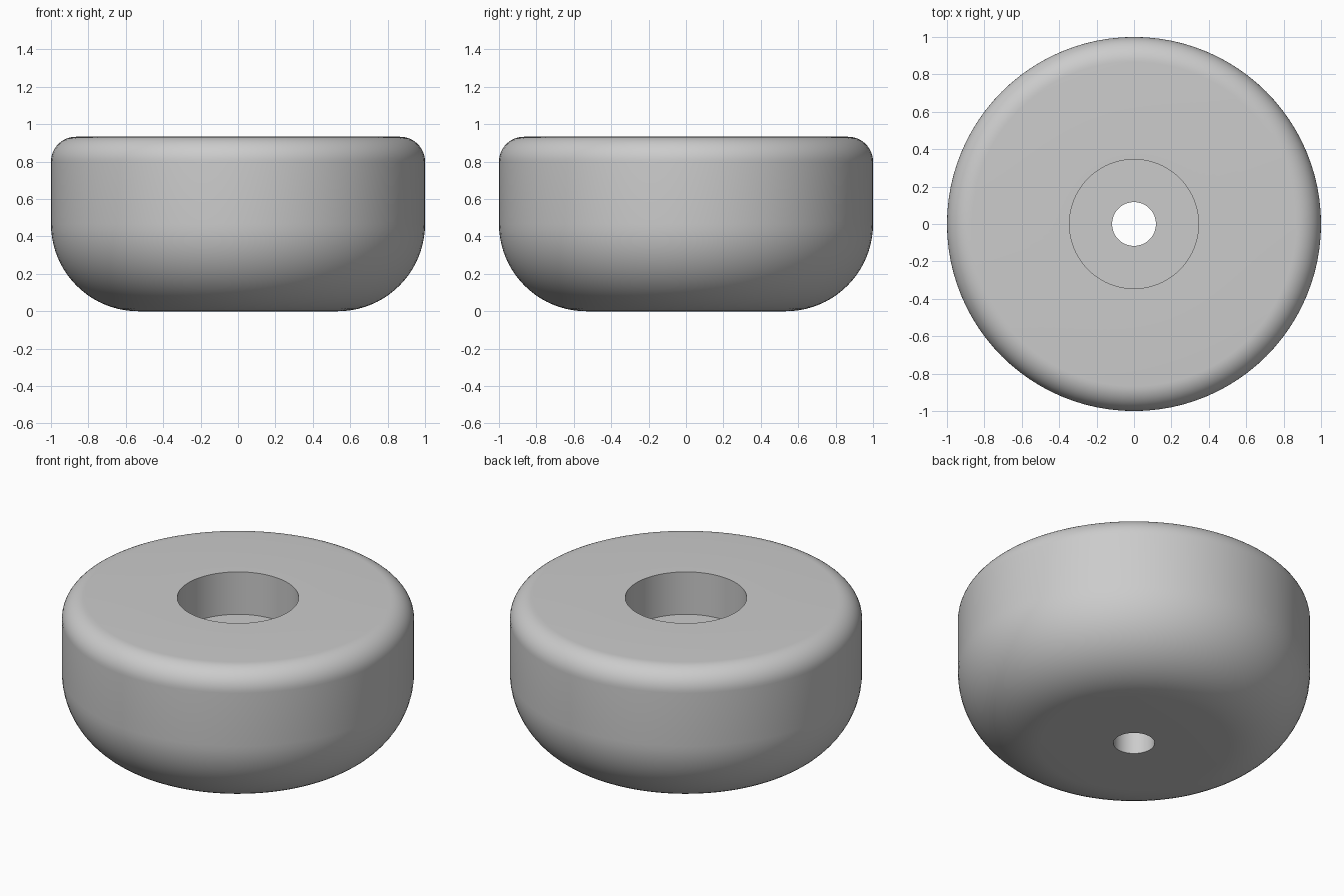
import bpy, bmesh, math
from mathutils import Vector

cube = bpy.data.objects.get("Cube")
if cube:
    bpy.data.objects.remove(cube, do_unlink=True)

# Main dimensions
OUTER, HEIGHT = 1.0, 0.933
TOP_ROUND, BOTTOM_ROUND = 0.133, 0.467
HOLE, BORE, FLOOR = 0.117, 0.345, 0.667
SEGMENTS = 96

grey = bpy.data.materials.new("plain grey")
grey.use_nodes = True
colour = (0.6, 0.6, 0.6, 1)
grey.diffuse_color = colour
grey.node_tree.nodes["Principled BSDF"].inputs["Base Color"].default_value = colour


def arc(radius, z, start, steps):
    """Quarter round against the outer wall, from the start angle upward."""
    return [(OUTER - radius + radius * math.cos(a), z + radius * math.sin(a))
            for a in (start + math.pi / 2 * i / steps for i in range(steps + 1))]


# Closed cross-section: underside, wall, top, counterbore and screw hole
profile = [(HOLE, 0)]
profile += arc(BOTTOM_ROUND, BOTTOM_ROUND, -math.pi / 2, 20)
profile += arc(TOP_ROUND, HEIGHT - TOP_ROUND, 0, 12)
profile += [(BORE, HEIGHT), (BORE, FLOOR), (HOLE, FLOOR)]

# Turn the section round the vertical axis
bm = bmesh.new()
verts = [bm.verts.new((r, 0, z)) for r, z in profile]
edges = [bm.edges.new((v, verts[(i + 1) % len(verts)])) for i, v in enumerate(verts)]
bmesh.ops.spin(bm, geom=verts + edges, cent=Vector(), axis=(0, 0, 1),
               angle=math.tau, steps=SEGMENTS, use_merge=True)
bmesh.ops.remove_doubles(bm, verts=bm.verts, dist=0.0001)
bmesh.ops.recalc_face_normals(bm, faces=bm.faces)

mesh = bpy.data.meshes.new("round_foot")
bm.to_mesh(mesh)
bm.free()
mesh.materials.append(grey)
foot = bpy.data.objects.new("round_foot", mesh)
bpy.context.collection.objects.link(foot)

# Smooth the curves and keep the bore rims sharp
bpy.ops.object.select_all(action="DESELECT")
foot.select_set(True)
bpy.context.view_layer.objects.active = foot
bpy.ops.object.shade_smooth_by_angle(angle=math.radians(30))
